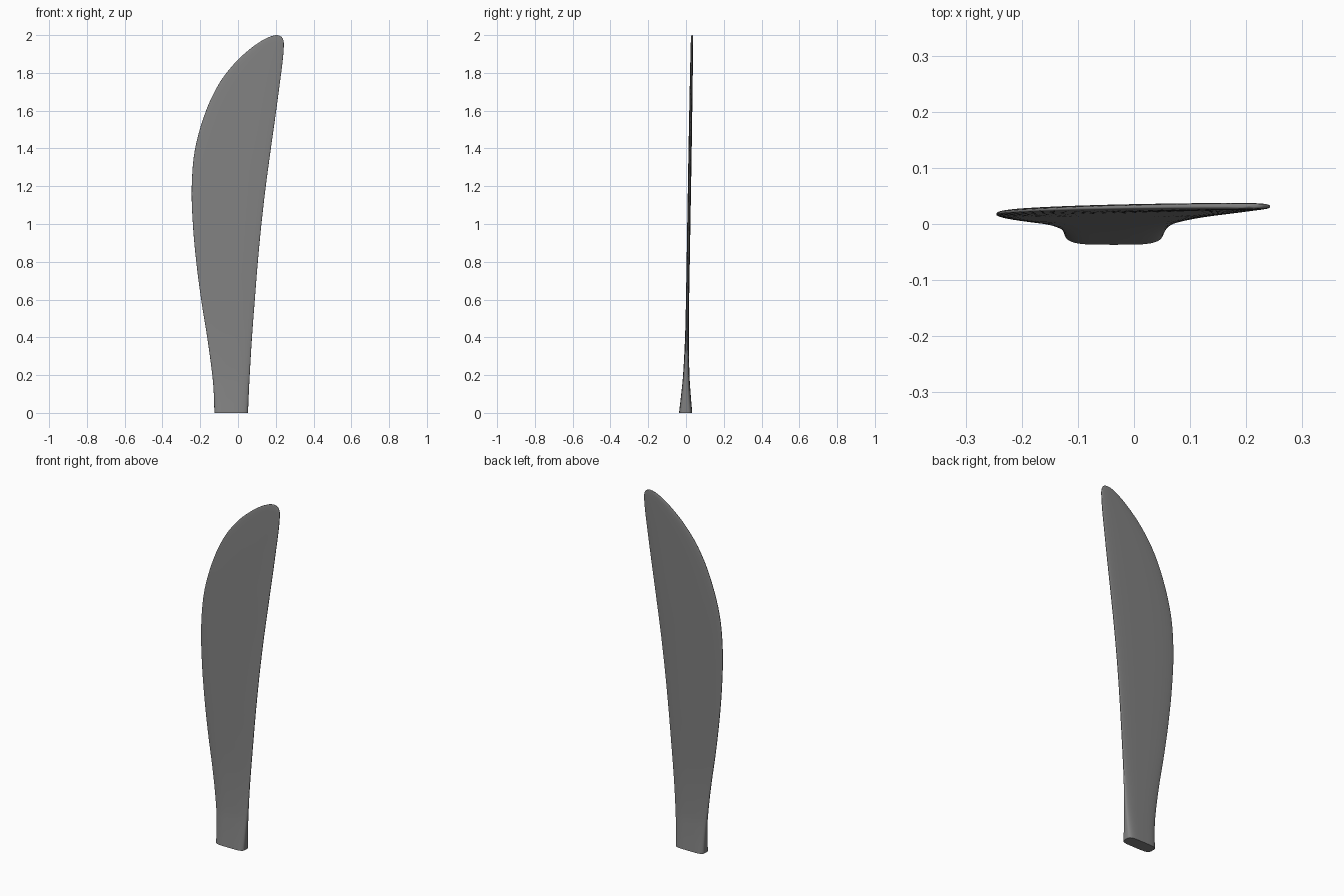
import bpy, bmesh, math

if "Cube" in bpy.data.objects:
    bpy.data.objects.remove(bpy.data.objects["Cube"])

# Blade sections: height, left edge x, right edge x, half thickness
ROWS = [
    (0.00, -0.125, 0.053, 0.035),
    (0.10, -0.128, 0.057, 0.025),
    (0.20, -0.136, 0.062, 0.017),
    (0.40, -0.163, 0.074, 0.010),
    (0.60, -0.195, 0.089, 0.0085),
    (0.80, -0.221, 0.105, 0.0085),
    (1.00, -0.239, 0.124, 0.0085),
    (1.20, -0.245, 0.147, 0.0085),
    (1.40, -0.227, 0.174, 0.0085),
    (1.60, -0.169, 0.202, 0.008),
    (1.75, -0.096, 0.222, 0.0075),
    (1.86, -0.010, 0.236, 0.007),
    (1.93, 0.068, 0.242, 0.0065),
    (1.97, 0.125, 0.241, 0.006),
    (1.99, 0.165, 0.231, 0.005),
    (1.997, 0.186, 0.220, 0.004),
    (2.00, 0.204, 0.206, 0.001),
]
SEGS, STEPS = 64, 5


def spline(rows, i, t):
    """Catmull-Rom blend between rows i and i + 1."""
    a, b = rows[max(i - 1, 0)], rows[i]
    c, d = rows[i + 1], rows[min(i + 2, len(rows) - 1)]
    dz = c[0] - b[0]
    out = [b[0] + t * dz]
    for k in range(1, 4):
        m0 = (c[k] - a[k]) / (c[0] - a[0]) * dz
        m1 = (d[k] - b[k]) / (d[0] - b[0]) * dz
        out.append((2*t**3 - 3*t*t + 1) * b[k] + (t**3 - 2*t*t + t) * m0
                   + (3*t*t - 2*t**3) * c[k] + (t**3 - t*t) * m1)
    return out


def section(bm, z, left, right, half):
    """Rounded section, boxy at the root and finer-edged along the blade."""
    n = 3.0 + 1.2 * max(0.0, 1 - z / 0.3)
    xc, w = (left + right) / 2, (right - left) / 2
    yc = -0.002 + 0.017 * z
    ring = []
    for s in range(SEGS):
        a = math.tau * s / SEGS
        c, q = math.cos(a), math.sin(a)
        ring.append(bm.verts.new((
            xc + w * math.copysign(abs(c) ** (2 / n), c),
            yc + half * math.copysign(abs(q) ** (2 / n), q), z)))
    return ring


# Loft the blade
bm = bmesh.new()
levels = [spline(ROWS, i, j / STEPS) for i in range(len(ROWS) - 1) for j in range(STEPS)]
levels.append(ROWS[-1])
rings = [section(bm, *lv) for lv in levels]
for lo, hi in zip(rings, rings[1:]):
    for s in range(SEGS):
        e = (s + 1) % SEGS
        bm.faces.new((lo[s], lo[e], hi[e], hi[s]))
bm.faces.new(rings[0][::-1])
bm.faces.new(rings[-1])
bmesh.ops.recalc_face_normals(bm, faces=bm.faces)
mesh = bpy.data.meshes.new("propeller_blade")
bm.to_mesh(mesh)
bm.free()
blade = bpy.data.objects.new("propeller_blade", mesh)
bpy.context.collection.objects.link(blade)

# Dark grey finish
mat = bpy.data.materials.new("dark_grey")
mat.diffuse_color = (0.22, 0.22, 0.22, 1)
mat.use_nodes = True
mat.node_tree.nodes["Principled BSDF"].inputs["Base Color"].default_value = mat.diffuse_color
mesh.materials.append(mat)

# Smooth skin with a crisp root edge
bpy.context.view_layer.objects.active = blade
blade.select_set(True)
bpy.ops.object.shade_smooth_by_angle(angle=math.radians(50))
